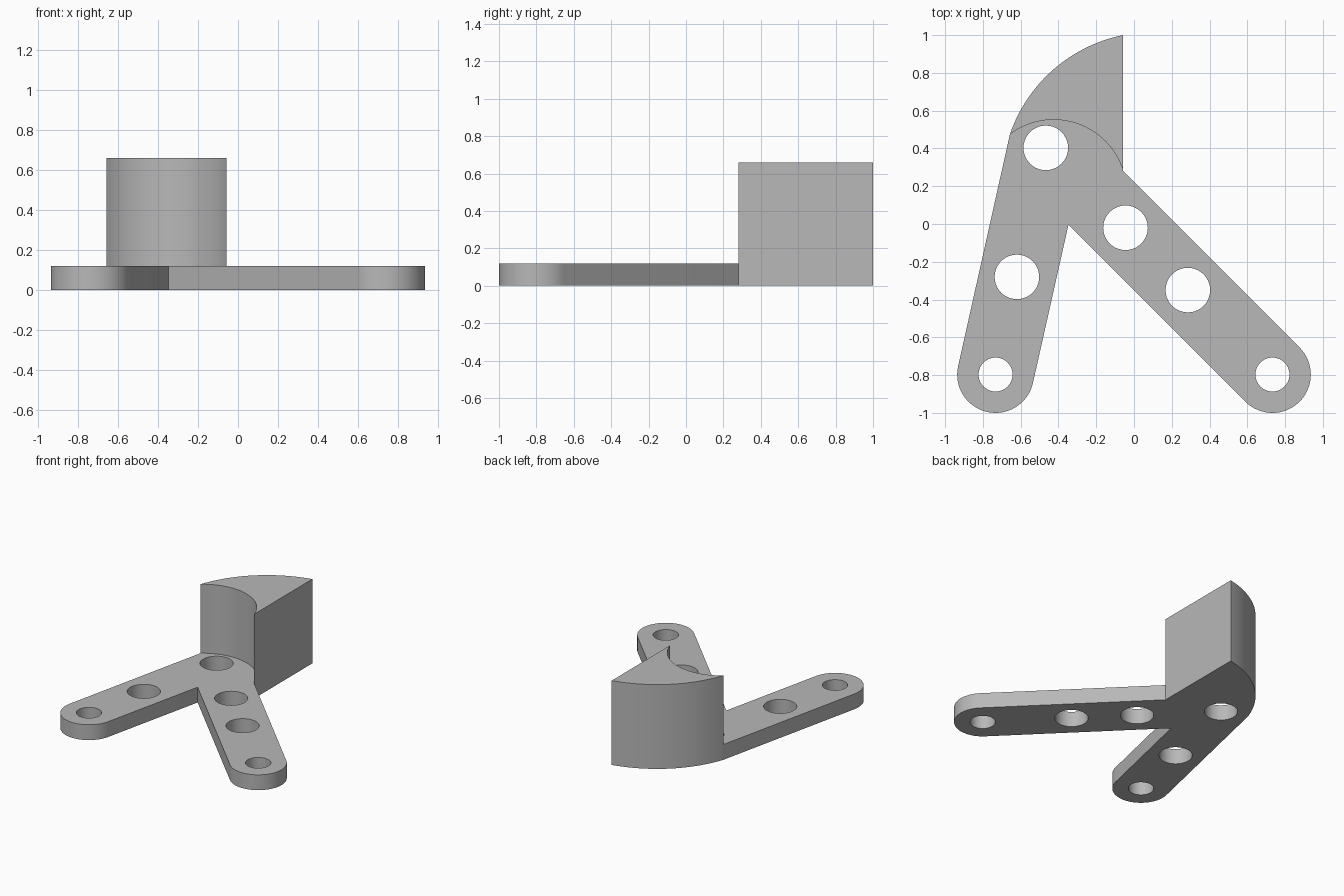
import bpy
import bmesh
from math import sin, cos, radians, atan2, sqrt, tau
from mathutils import Vector

cube = bpy.data.objects.get("Cube")
if cube:
    bpy.data.objects.remove(cube)

PLATE_TOP = 0.12
BLOCK_TOP = 0.66

grey = bpy.data.materials.new("plain grey")
grey.use_nodes = True
grey.diffuse_color = (0.48, 0.48, 0.48, 1)
grey.node_tree.nodes["Principled BSDF"].inputs["Base Color"].default_value = grey.diffuse_color


def arc(centre, r, start, end, n):
    """Points on a circle between two angles, both ends included."""
    steps = [start + (end - start) * i / n for i in range(n + 1)]
    return [Vector((centre[0] + r * cos(a), centre[1] + r * sin(a))) for a in steps]


def bow(a, b, r, n=32):
    """Arc of radius r from a to b, bulging to the left of the way."""
    a, b = Vector(a), Vector(b)
    d = b - a
    side = Vector((d.y, -d.x)).normalized()
    c = (a + b) / 2 + side * sqrt(r * r - d.length_squared / 4)
    start = atan2(a.y - c.y, a.x - c.x)
    end = atan2(b.y - c.y, b.x - c.x)
    return arc(c, r, start, end, n)


def round_end(centre, heading):
    """Rounded tip of a leg that points along the heading."""
    a = radians(heading)
    return arc(centre, 0.203, a - tau / 4, a + tau / 4, 32)


def slab(name, outline, z0, z1, holes=()):
    """Fill an outline, leave the holes open and raise it to a solid."""
    bm = bmesh.new()
    edges = []
    for loop in [outline, *holes]:
        verts = [bm.verts.new((p[0], p[1], z0)) for p in loop]
        edges += [bm.edges.new((v, verts[i - 1])) for i, v in enumerate(verts)]
    bmesh.ops.triangle_fill(bm, edges=edges, use_beauty=True, normal=(0, 0, 1))
    raised = bmesh.ops.extrude_face_region(bm, geom=bm.faces[:])["geom"]
    top = [g for g in raised if isinstance(g, bmesh.types.BMVert)]
    bmesh.ops.translate(bm, verts=top, vec=(0, 0, z1 - z0))
    bmesh.ops.recalc_face_normals(bm, faces=bm.faces[:])
    mesh = bpy.data.meshes.new(name)
    bm.to_mesh(mesh)
    bm.free()
    mesh.materials.append(grey)
    ob = bpy.data.objects.new(name, mesh)
    bpy.context.collection.objects.link(ob)
    bpy.ops.object.select_all(action='DESELECT')
    ob.select_set(True)
    bpy.context.view_layer.objects.active = ob
    bpy.ops.object.shade_smooth_by_angle(angle=radians(30))
    return ob


# Corners shared by the plate and the block
left, back, right = (-0.657, 0.475), (-0.057, 1.0), (-0.057, 0.28)
left_tip, right_tip = (-0.733, -0.797), (0.733, -0.797)
outer = bow(left, back, 0.8, 40)
inner = bow(left, right, 0.386, 40)

# Two-legged base plate with bolt holes
plate = (round_end(left_tip, 257.3) + [Vector((-0.347, -0.004))]
         + round_end(right_tip, -45) + [Vector(right)] + outer[::-1])
holes = [(left_tip, 0.09), (right_tip, 0.09), ((-0.62, -0.28), 0.118),
         ((-0.467, 0.403), 0.118), ((-0.045, -0.02), 0.118), ((0.285, -0.35), 0.118)]
slab("base_plate", plate, 0, PLATE_TOP,
     [arc(c, r, 0, tau, 40)[:-1] for c, r in holes])

# Upright curved block at the back
slab("upright_block", outer + inner[:0:-1], PLATE_TOP, BLOCK_TOP)
